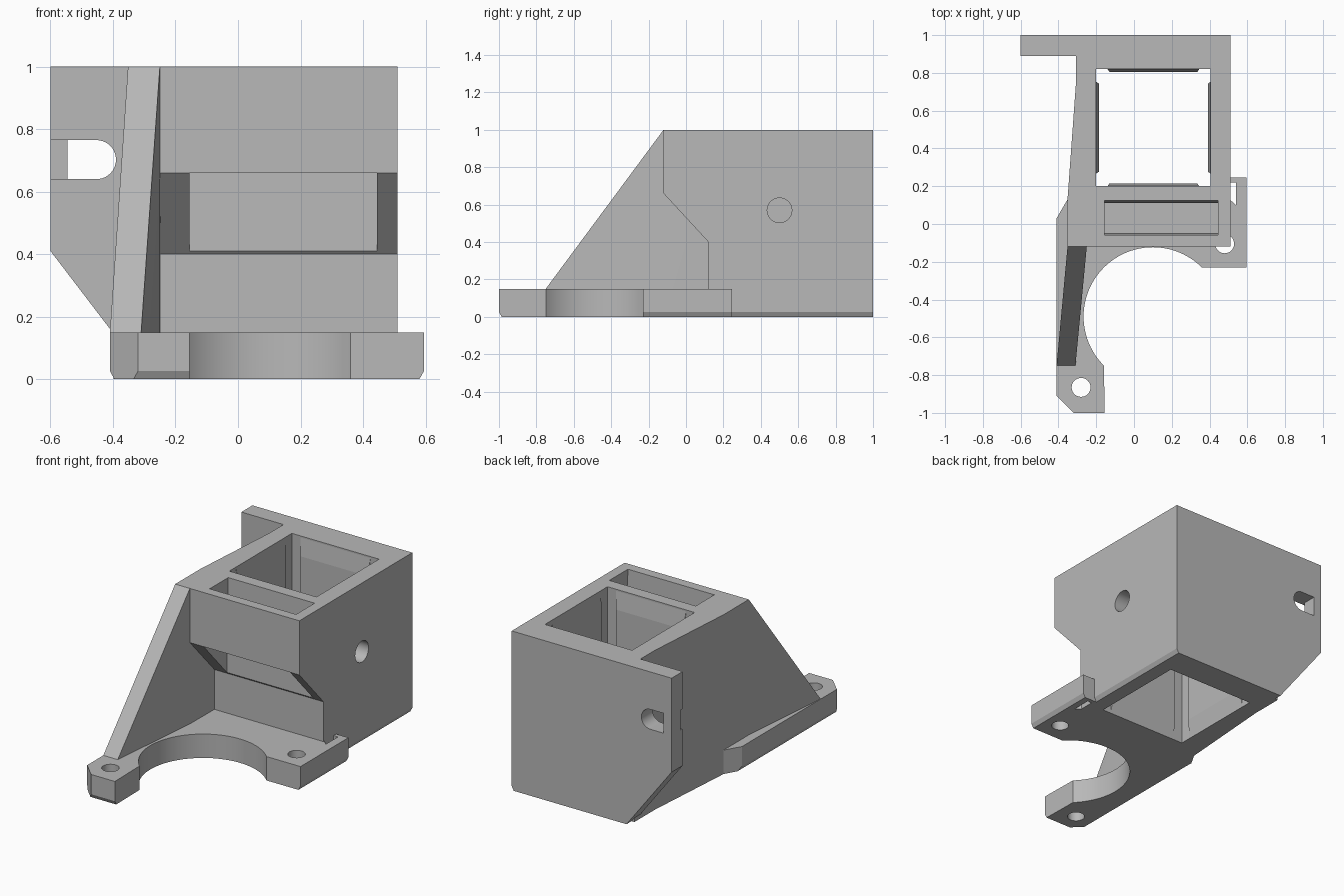
import bpy, bmesh, math
from mathutils import Matrix, Vector

cube = bpy.data.objects.get("Cube")
if cube:
    bpy.data.objects.remove(cube, do_unlink=True)

grey = bpy.data.materials.new("light grey plastic")
grey.use_nodes = True
COLOUR = (0.48, 0.48, 0.48, 1)
grey.diffuse_color = COLOUR
grey.node_tree.nodes["Principled BSDF"].inputs["Base Color"].default_value = COLOUR


def prism(name, points, axis, lo, hi):
    """Extrude a 2D outline along an axis; points are the other two axes in order."""
    def place(p, d):
        return {"x": (d, p[0], p[1]), "y": (p[0], d, p[1]), "z": (p[0], p[1], d)}[axis]
    bm = bmesh.new()
    face = bm.faces.new([bm.verts.new(place(p, lo)) for p in points])
    top = bmesh.ops.extrude_face_region(bm, geom=[face])["geom"]
    shift = Vector(place((0, 0), hi - lo))
    bmesh.ops.translate(bm, vec=shift, verts=[v for v in top if isinstance(v, bmesh.types.BMVert)])
    bmesh.ops.recalc_face_normals(bm, faces=bm.faces)
    mesh = bpy.data.meshes.new(name)
    bm.to_mesh(mesh)
    bm.free()
    mesh.materials.append(grey)
    obj = bpy.data.objects.new(name, mesh)
    bpy.context.collection.objects.link(obj)
    return obj


def rect(a0, a1, b0, b1):
    return [(a0, b0), (a1, b0), (a1, b1), (a0, b1)]


def arc(a, b, r, start, end, n):
    steps = [math.radians(start + (end - start) * i / n) for i in range(n + 1)]
    return [(a + r * math.cos(t), b + r * math.sin(t)) for t in steps]


def circle(a, b, r):
    return arc(a, b, r, 0, 360, 40)[:-1]


def combine(target, tool, operation):
    """Apply one boolean and discard the tool."""
    tool.hide_render = True
    mod = target.modifiers.new(operation.lower(), "BOOLEAN")
    mod.operation, mod.solver, mod.object = operation, "EXACT", tool
    deps = bpy.context.evaluated_depsgraph_get()
    mesh = bpy.data.meshes.new_from_object(target.evaluated_get(deps))
    target.modifiers.clear()
    target.data = mesh
    bpy.data.objects.remove(tool, do_unlink=True)


# Main housing with the undercut front
bracket = prism("bracket_body", [(0.12, 0), (0.12, 0.4), (-0.12, 0.66), (-0.12, 1), (1, 1), (1, 0)],
                "x", -0.25, 0.51)

# Side wall running forward into a sloped gusset
wall = prism("side_wall", [(-0.41, -0.75), (-0.31, -0.75), (-0.25, -0.12), (-0.24, 0.95),
                           (-0.307, 0.95), (-0.307, 0.75), (-0.352, 0.13), (-0.352, -0.12)],
             "z", 0, 1)
slope_cut = prism("slope_cutter", [(-0.861, 0), (-0.046, 1.1), (-1, 1.1), (-1, 0)], "x", -1, 0)
combine(wall, slope_cut, "DIFFERENCE")

# Mounting wing at the back
wing = prism("back_wing", [(-0.6, 1), (-0.6, 0.41), (-0.287, 0), (-0.2, 0), (-0.2, 1)], "y", 0.89, 1)

# Foot plate with a round front opening
foot = prism("foot_plate", [(-0.41, 0.03), (-0.41, -0.91), (-0.32, -1), (-0.155, -1)]
             + arc(0.1, -0.49, 0.367, 225, 45, 48)
             + [(0.595, -0.23), (0.595, 0.245), (-0.3, 0.245), (-0.352, 0.13)], "z", 0, 0.15)

for part in (wall, wing, foot):
    combine(bracket, part, "UNION")

# Cavity, front pocket, strap slot and holes
cutters = [
    prism("cavity", rect(-0.2, 0.405, 0.2, 0.82), "z", -0.1, 1.1),
    prism("pocket", [(-0.063, 1.1), (-0.047, 0.66), (-0.3, 0.66), (-0.3, 0.41), (0.11, 0.41),
                     (0.127, 1.1)], "x", -0.155, 0.445),
    prism("strap_slot", [(0.51, 0.127), (0.54, 0.1), (0.54, 0.22), (0.51, 0.22)], "z", -0.1, 0.2),
    prism("side_hole", circle(0.5, 0.57, 0.066), "x", 0.3, 0.6),
    prism("front_screw_hole", circle(-0.28, -0.865, 0.05), "z", -0.1, 0.2),
    prism("side_screw_hole", circle(0.48, -0.105, 0.05), "z", -0.1, 0.2),
    prism("wing_slot", [(-0.545, 0.64)] + arc(-0.453, 0.7025, 0.0625, -90, 90, 20)
          + [(-0.545, 0.765)], "y", 0.8, 1.1),
    prism("wing_groove", rect(-0.7, -0.54, 0.64, 0.765), "y", 0.8, 0.91),
]

# Chamfers along the bottom edges
def chamfer(edge, side, axis, lo, hi):
    points = [(edge - side * 0.02, -0.01), (edge + side * 0.005, 0.035), (edge + side * 0.02, -0.01)]
    cutters.append(prism("chamfer", points, axis, lo, hi))


chamfer(0.51, 1, "y", 0.246, 1.1)
chamfer(0.595, 1, "y", -0.3, 0.3)
chamfer(-0.41, -1, "y", -1.1, 0.05)
chamfer(-1, -1, "x", -0.5, 0)

for cutter in cutters:
    combine(bracket, cutter, "DIFFERENCE")

# Shallow gripping pads on the four cavity walls
centre = Vector((0.1025, 0.51, 0))
for i, (name, reach) in enumerate([("back", 0.31), ("right", 0.3025), ("front", 0.31), ("left", 0.3025)]):
    pad = prism(name + "_grip_pad", [(0.01, 0.01), (0, 0.01), (-0.014, 0.12), (-0.014, 0.88),
                                     (0, 0.99), (0.01, 0.99)], "x", -0.243, 0.243)
    for v in pad.data.vertices:
        if v.co.y < -0.005:
            v.co.x *= 0.96
    pad.data.transform(Matrix.Translation(centre) @ Matrix.Rotation(math.pi / 2 * i, 4, "Z")
                       @ Matrix.Translation((0, reach, 0)))

# Smooth the round surfaces, keeping corners crisp
bpy.ops.object.select_all(action="DESELECT")
bracket.select_set(True)
bpy.context.view_layer.objects.active = bracket
bpy.ops.object.shade_smooth_by_angle(angle=math.radians(25))
